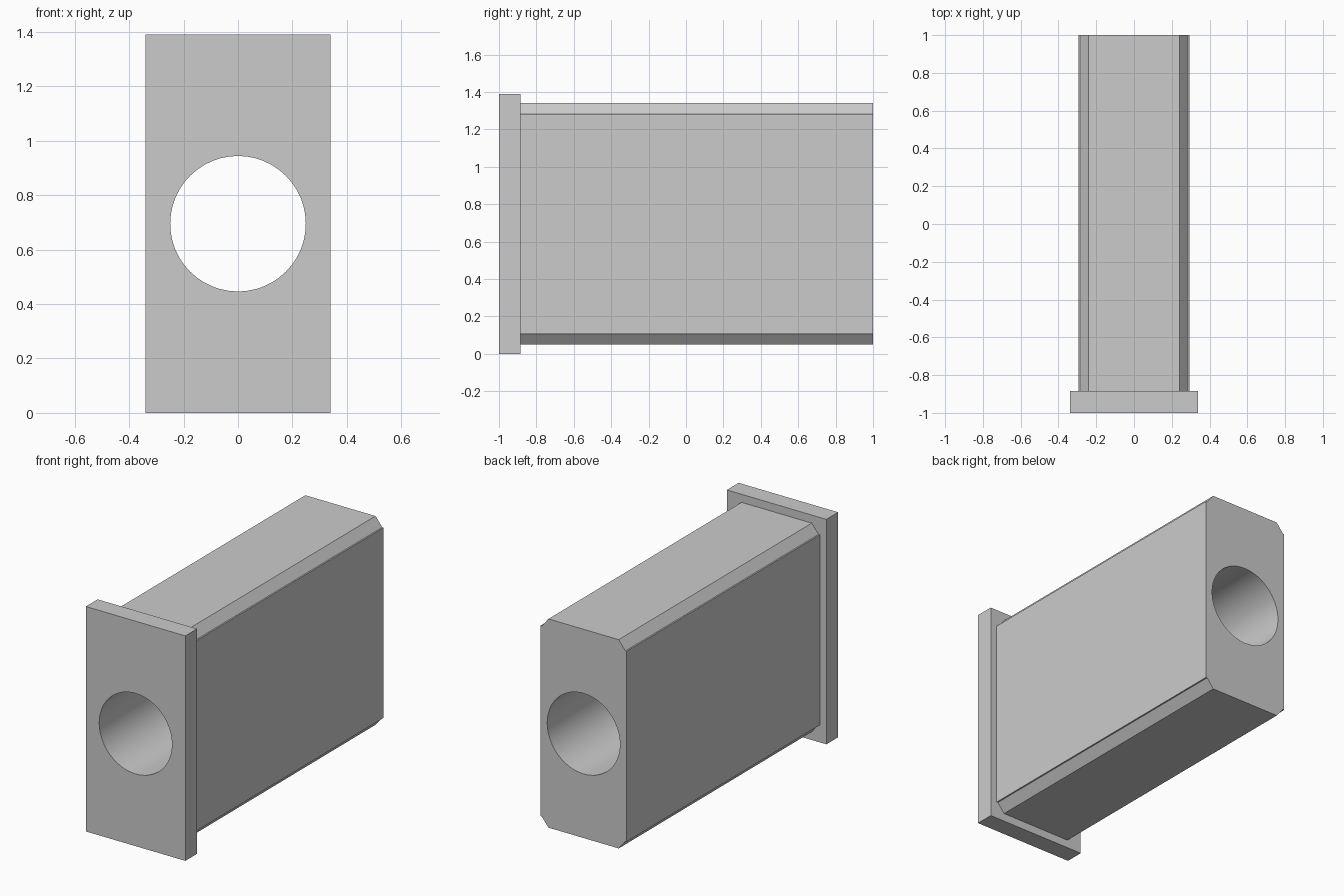
import bpy
import bmesh
import math

if "Cube" in bpy.data.objects:
    bpy.data.objects.remove(bpy.data.objects["Cube"], do_unlink=True)

HEIGHT = 1.39
MID = HEIGHT / 2
BORE = 0.249
Y_FRONT, Y_STEP, Y_BACK = -1.0, -0.885, 1.0

grey = bpy.data.materials.new("light grey")
grey.use_nodes = True
colour = (0.6, 0.6, 0.6, 1.0)
grey.diffuse_color = colour
grey.node_tree.nodes["Principled BSDF"].inputs["Base Color"].default_value = colour


def extrude_quarter(name, quarter, y0, y1):
    """Mirror a quarter profile (x, height above mid) and extrude it along y."""
    right = quarter + [(x, -z) for x, z in reversed(quarter)]
    outline = right + [(-x, z) for x, z in reversed(right)]
    bm = bmesh.new()
    face = bm.faces.new([bm.verts.new((x, y0, MID + z)) for x, z in outline])
    new = bmesh.ops.extrude_face_region(bm, geom=[face])["geom"]
    verts = [v for v in new if isinstance(v, bmesh.types.BMVert)]
    bmesh.ops.translate(bm, verts=verts, vec=(0, y1 - y0, 0))
    bmesh.ops.recalc_face_normals(bm, faces=bm.faces)
    mesh = bpy.data.meshes.new(name)
    bm.to_mesh(mesh)
    bm.free()
    mesh.materials.append(grey)
    obj = bpy.data.objects.new(name, mesh)
    bpy.context.collection.objects.link(obj)
    return obj


# Square front flange
flange = extrude_quarter("flange", [(0.34, MID)], Y_FRONT, Y_STEP)

# Long body with chamfered corners and a narrow ledge beside each chamfer
body = extrude_quarter(
    "body", [(0.24, 0.645), (0.286, 0.588), (0.295, 0.588)], Y_STEP, Y_BACK)

# Round bore through both parts
bpy.ops.mesh.primitive_cylinder_add(
    vertices=48, radius=BORE, depth=3, location=(0, 0, MID),
    rotation=(math.pi / 2, 0, 0))
cutter = bpy.context.object
cutter.name = "bore_cutter"
cutter.hide_render = True
cutter.data.materials.append(grey)

for part in (flange, body):
    bpy.ops.object.select_all(action="DESELECT")
    part.select_set(True)
    bpy.context.view_layer.objects.active = part
    cut = part.modifiers.new("bore", "BOOLEAN")
    cut.operation = "DIFFERENCE"
    cut.solver = "EXACT"
    cut.object = cutter
    bpy.ops.object.modifier_apply(modifier=cut.name)
    bpy.ops.object.shade_smooth_by_angle(angle=math.radians(20))

bpy.data.objects.remove(cutter, do_unlink=True)
